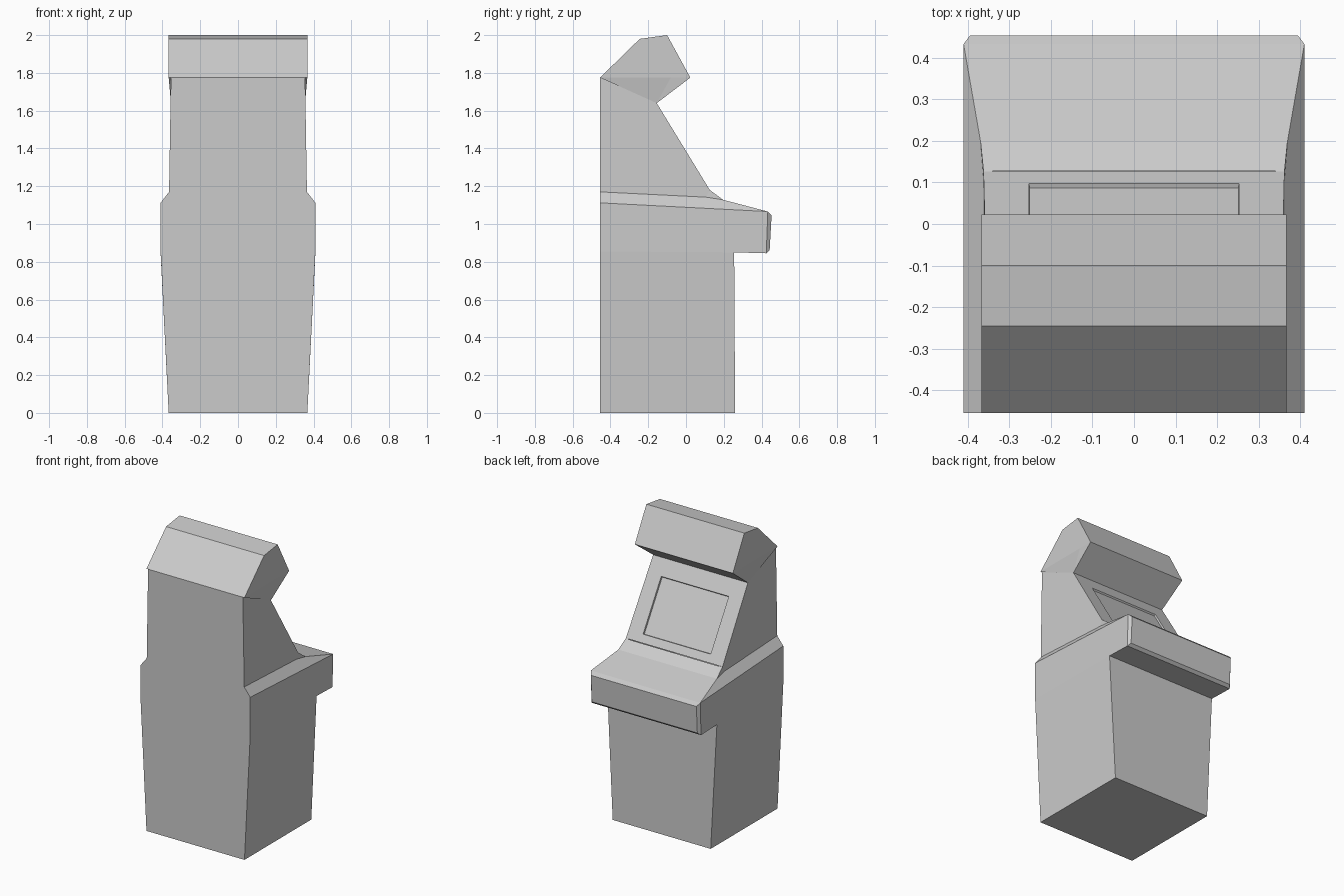
import bpy
import bmesh
from mathutils import Vector

if "Cube" in bpy.data.objects:
    bpy.data.objects.remove(bpy.data.objects["Cube"], do_unlink=True)

grey = bpy.data.materials.new("plain_grey")
grey.use_nodes = True
colour = (0.6, 0.6, 0.6, 1)
grey.diffuse_color = colour
grey.node_tree.nodes["Principled BSDF"].inputs["Base Color"].default_value = colour

# Named corners of the +x half of the cabinet
POINTS = {
    "foot_back": (.367, -.455, 0), "foot_front": (.367, .26, 0),
    "waist_back": (.41, -.455, .855), "waist_front": (.41, .255, .85),
    "lip_low": (.41, .425, .845), "nose_low": (.395, .443, .862),
    "nose_high": (.395, .453, 1.045), "lip_high": (.41, .433, 1.066),
    "rim_back": (.41, -.455, 1.112), "ledge_back": (.365, -.455, 1.17),
    "ledge_front": (.362, .107, 1.142), "panel_mid": (.369, .197, 1.128),
    "panel_top": (.316, .128, 1.178), "slope_low": (.362, .126, 1.18),
    "neck_front": (.355, -.155, 1.64), "neck_back": (.355, -.455, 1.775),
    "hood_back": (.367, -.455, 1.775), "hood_mid": (.367, -.08, 1.775),
    "hood_front": (.367, .023, 1.775), "top_front": (.367, -.1, 2),
    "top_back": (.367, -.245, 1.98),
}
P = {name: Vector(co) for name, co in POINTS.items()}


def mirror(v):
    return Vector((-v.x, v.y, v.z))


def build(name, polygons, centre, outward=True):
    """Make a flat-shaded part whose faces point away from (or to) a centre."""
    bm = bmesh.new()
    for poly in polygons:
        bm.faces.new([bm.verts.new(v) for v in poly])
    bmesh.ops.remove_doubles(bm, verts=bm.verts[:], dist=0.0005)
    bm.normal_update()
    for face in bm.faces:
        away = face.normal.dot(face.calc_center_median() - Vector(centre)) > 0
        if away != outward:
            face.normal_flip()
    mesh = bpy.data.meshes.new(name)
    bm.to_mesh(mesh)
    bm.free()
    mesh.materials.append(grey)
    obj = bpy.data.objects.new(name, mesh)
    bpy.context.collection.objects.link(obj)
    return obj


def shell(sides, strips):
    """Mirrored side faces plus faces spanning the full width."""
    polygons = []
    for side in sides:
        half = [P[n] for n in side.split()]
        polygons += [half, [mirror(v) for v in half]]
    for strip in strips:
        a, b = (P[n] for n in strip.split())
        polygons.append([a, b, mirror(b), mirror(a)])
    return polygons


def ring(outer, inner):
    """Four faces joining two rectangles."""
    return [[outer[i], outer[(i + 1) % 4], inner[(i + 1) % 4], inner[i]]
            for i in range(4)]


# Tapered lower cabinet
build("lower_cabinet", shell(
    ["foot_back foot_front waist_front waist_back"],
    ["foot_back foot_front", "foot_front waist_front", "foot_back waist_back"],
), (0, 0, .4))

# Control deck with bevelled nose and sloping shoulders
build("control_deck", shell(
    ["waist_back waist_front lip_low lip_high rim_back",
     "lip_low nose_low nose_high lip_high",
     "rim_back lip_high panel_mid ledge_front ledge_back",
     "panel_mid panel_top slope_low", "panel_mid slope_low ledge_front"],
    ["waist_front lip_low", "lip_low nose_low", "nose_low nose_high",
     "nose_high lip_high", "lip_high panel_mid", "panel_mid panel_top",
     "waist_back rim_back", "rim_back ledge_back"],
), (0, 0, 1))

# Screen opening on the sloping front
low, high = P["slope_low"], P["neck_front"]
slope = [low, high, mirror(high), mirror(low)]


def opening(half_width, start, end, depth):
    rise = high - low
    inward = Vector((0, -rise.z, rise.y)).normalized() * depth
    half = []
    for t in (start, end):
        v = low.lerp(high, t) + inward
        half.append(Vector((half_width, v.y, v.z)))
    return half + [mirror(v) for v in reversed(half)]


rim = opening(.253, .1, .79, 0)
glass = opening(.251, .105, .785, .011)

# Upper cabinet with its screen surround
build("upper_cabinet", shell(
    ["ledge_back ledge_front slope_low neck_front neck_back"],
    ["ledge_back neck_back"],
) + ring(slope, rim), (0, -.25, 1.4))

# Recessed screen and its walls
build("screen", ring(rim, glass) + [glass], (0, .2, 1.55), outward=False)

# Overhanging hood
build("hood", shell(
    ["hood_back hood_mid hood_front top_front top_back",
     "hood_back hood_mid neck_front neck_back",
     "hood_mid hood_front neck_front"],
    ["neck_front hood_front", "hood_front top_front", "top_front top_back",
     "top_back hood_back"],
), (0, -.2, 1.8))
